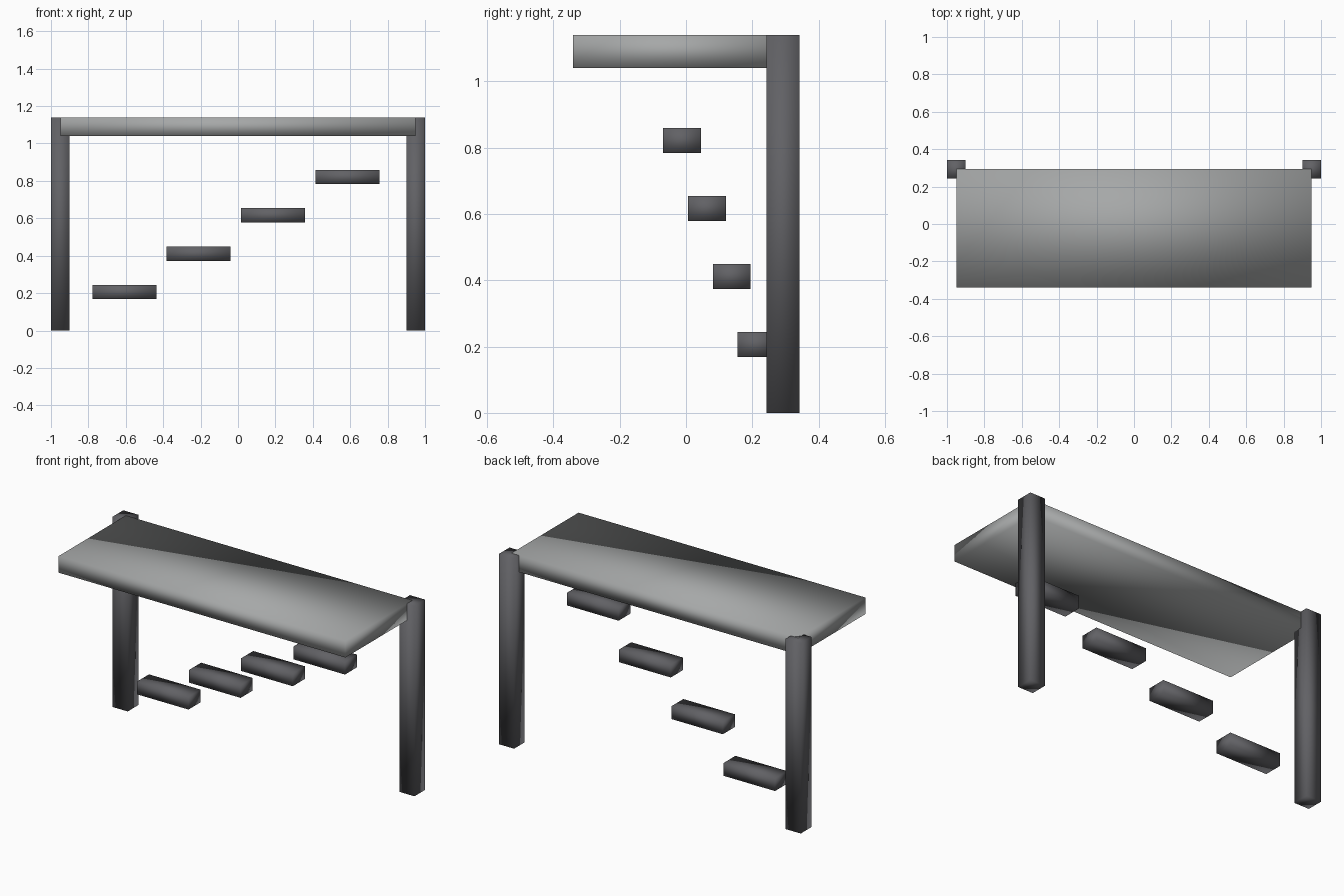
import bpy

if "Cube" in bpy.data.objects:
    bpy.data.objects.remove(bpy.data.objects["Cube"])

# Dark grey for posts and steps, lighter grey for the platform
dark = bpy.data.materials.new("dark_grey")
dark.diffuse_color = (0.12, 0.12, 0.13, 1)
dark.use_nodes = True
dark.node_tree.nodes["Principled BSDF"].inputs["Base Color"].default_value = dark.diffuse_color
light = bpy.data.materials.new("light_grey")
light.diffuse_color = (0.38, 0.39, 0.39, 1)
light.use_nodes = True
light.node_tree.nodes["Principled BSDF"].inputs["Base Color"].default_value = light.diffuse_color


def box(name, center, size, material):
    """Add a softly shaded box with its real size in the mesh."""
    bpy.ops.mesh.primitive_cube_add(size=1, location=center)
    obj = bpy.context.object
    obj.name = name
    obj.scale = size
    bpy.ops.object.transform_apply(location=False, rotation=False, scale=True)
    bpy.ops.object.shade_smooth()
    obj.data.materials.append(material)
    return obj


# Loft platform
box("platform", (0, -0.0225, 1.09), (1.90, 0.635, 0.10), light)

# Two posts at the back corners
for side, x in (("left", -0.95), ("right", 0.95)):
    box(f"{side}_post", (x, 0.292, 0.57), (0.10, 0.10, 1.14), dark)

# Floating steps climbing to the right and towards the front
for i in range(4):
    center = (-0.608 + 0.398 * i, 0.213 - 0.075 * i, 0.206 + 0.205 * i)
    box(f"step_{i + 1}", center, (0.342, 0.114, 0.076), dark)
